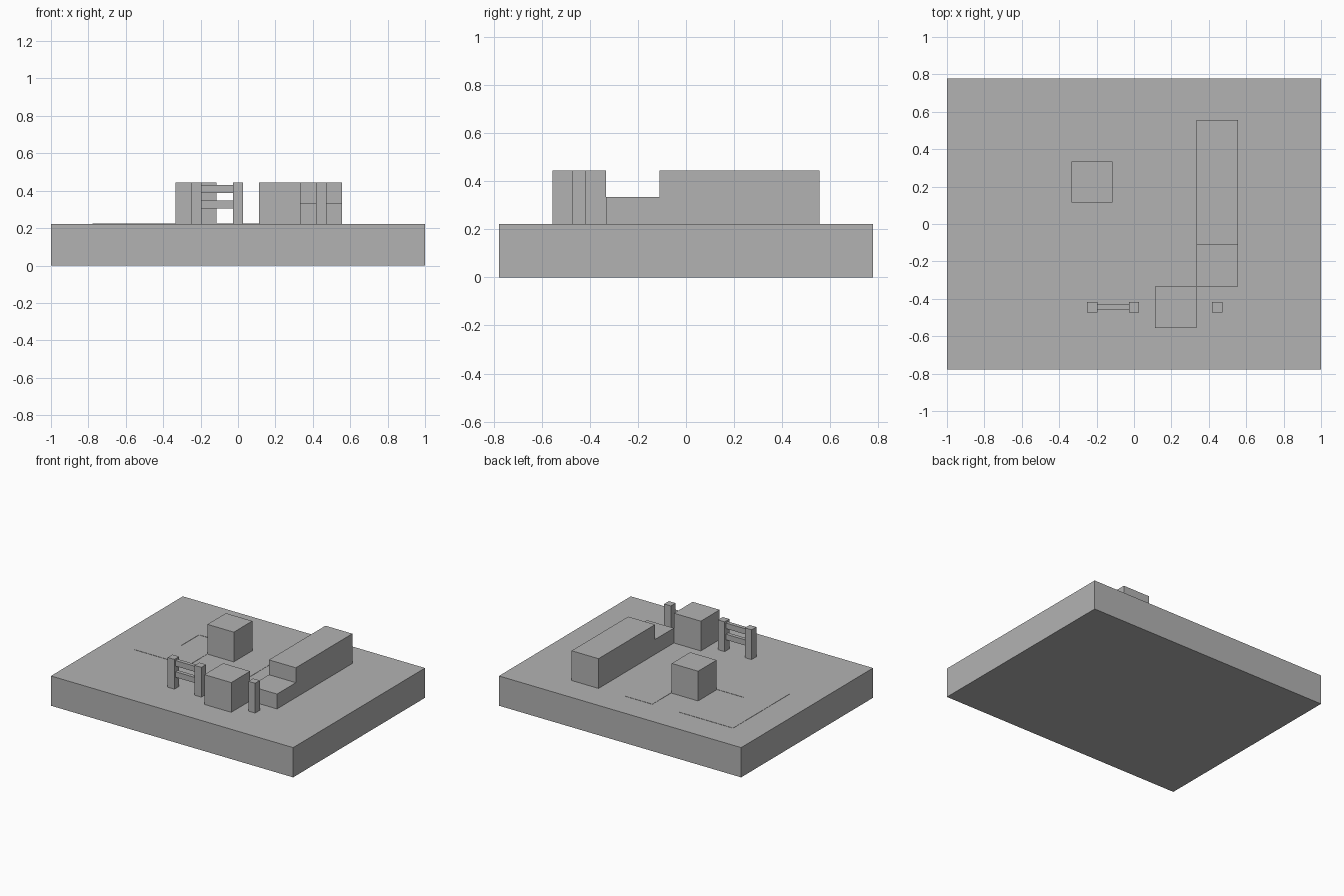
import bpy

cube = bpy.data.objects.get("Cube")
if cube:
    bpy.data.objects.remove(cube, do_unlink=True)

U = 2 / 9          # one block of the scene
TOP = U            # height of the ground surface

grey = bpy.data.materials.new("stone_grey")
grey.use_nodes = True
grey.diffuse_color = (0.45, 0.45, 0.45, 1)
shader = next(n for n in grey.node_tree.nodes if n.type == 'BSDF_PRINCIPLED')
shader.inputs["Base Color"].default_value = grey.diffuse_color
shader.inputs["Roughness"].default_value = 0.8


def prism(name, outline, z0, z1):
    """Extrude a closed counter-clockwise xy outline, given in blocks."""
    n = len(outline)
    verts = [(x * U, y * U, z) for z in (z0, z1) for x, y in outline]
    faces = [tuple(reversed(range(n))), tuple(range(n, 2 * n))]
    faces += [(i, (i + 1) % n, n + (i + 1) % n, n + i) for i in range(n)]
    mesh = bpy.data.meshes.new(name)
    mesh.from_pydata(verts, [], faces)
    mesh.materials.append(grey)
    obj = bpy.data.objects.new(name, mesh)
    bpy.context.collection.objects.link(obj)
    return obj


def box(name, x0, x1, y0, y1, z0=0, z1=1):
    """Box in blocks, with heights measured from the ground surface."""
    outline = [(x0, y0), (x1, y0), (x1, y1), (x0, y1)]
    return prism(name, outline, TOP + z0 * U, TOP + z1 * U)


# Ground slab
box("ground", -4.5, 4.5, -3.5, 3.5, -1, 0)

# Flat patches laid on the ground
PATCH = 0.002
prism("notched_patch", [(-3.5, -0.5), (-1.5, -0.5), (-1.5, 0.5), (-2.5, 0.5),
                        (-2.5, 1.5), (-1.5, 1.5), (-1.5, 2.5), (-3.5, 2.5)],
      TOP, TOP + PATCH)
prism("strip_patch", [(-0.5, -0.5), (0.5, -0.5), (0.5, 2.5), (-0.5, 2.5)],
      TOP, TOP + PATCH)

# Blocks, long wall and its half-height step
box("rear_block", -1.5, -0.52, 0.52, 1.5)
box("front_block", 0.5, 1.5, -2.5, -1.5)
box("long_wall", 1.5, 2.5, -0.5, 2.5)
box("half_step", 1.5, 2.5, -1.5, -0.5, 0, 0.5)

# Fence posts and rails
P = 1 / 8
for name, x in (("right", -1), ("middle", 0), ("left", 2)):
    box(f"{name}_fence_post", x - P, x + P, -2 - P, -2 + P)
for name, z in (("lower", 6 / 16), ("upper", 12 / 16)):
    box(f"{name}_fence_rail", -1 + P, -P, -2 - P / 2, -2 + P / 2, z, z + 3 / 16)
